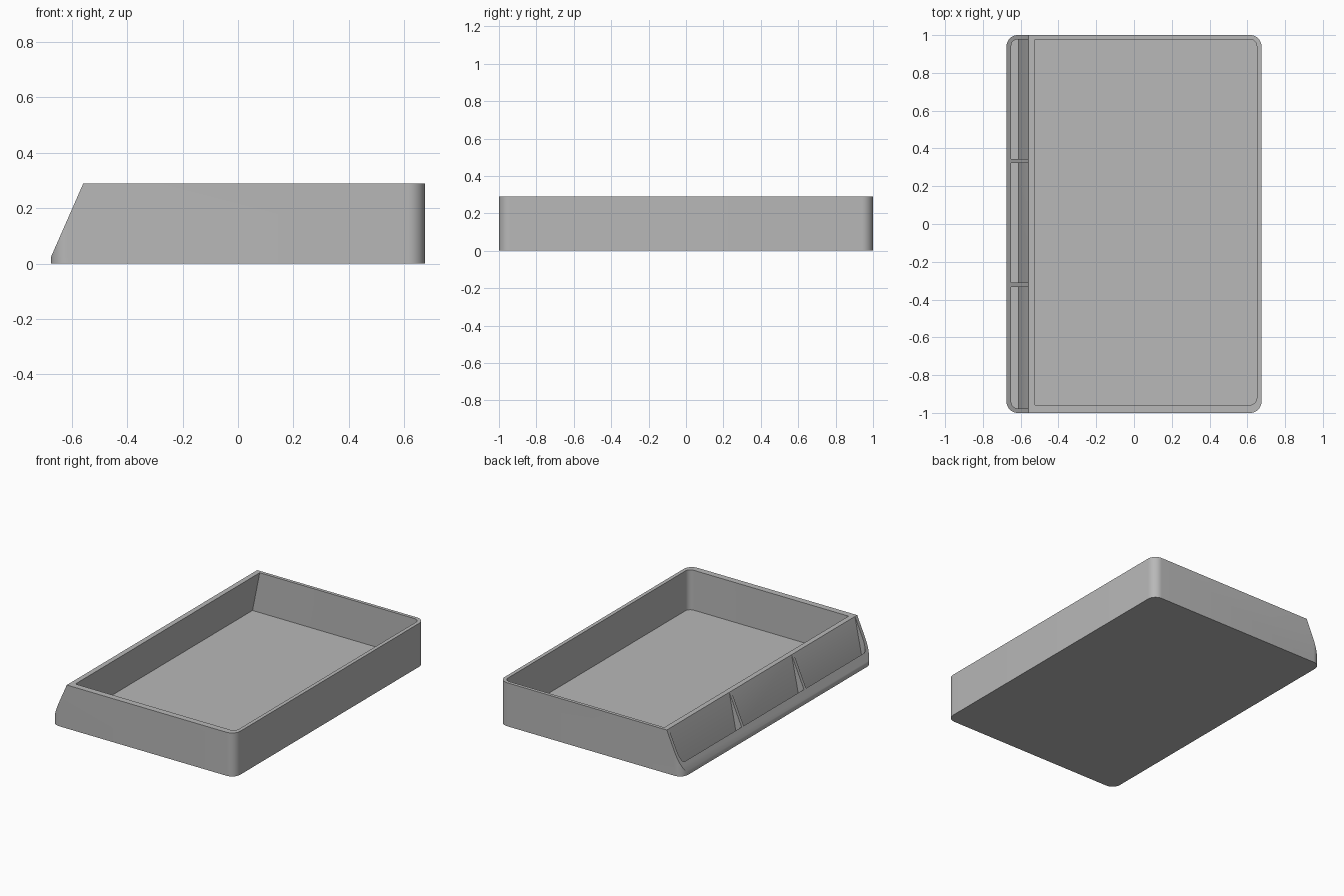
import bpy
import bmesh
from math import sin, cos, pi

if "Cube" in bpy.data.objects:
    bpy.data.objects.remove(bpy.data.objects["Cube"], do_unlink=True)

HALF_X, HALF_Y, HEIGHT = 0.675, 1.0, 0.289
FLOOR = 0.024        # thickness of the base
LEAN = 0.2           # sideways lean of the inner wall per unit of height
CUT_TOP = 0.4        # cutters reach above the rim

grey = bpy.data.materials.new("plain grey")
grey.use_nodes = True
COLOUR = (0.48, 0.48, 0.48, 1)
grey.diffuse_color = COLOUR
grey.node_tree.nodes["Principled BSDF"].inputs["Base Color"].default_value = COLOUR


def plan(x0, x1, y0, y1, radii, steps=10):
    """Rounded rectangle; radii run counter-clockwise from the (x1, y1) corner."""
    corners = [(x1, y1, -1, -1), (x0, y1, 1, -1), (x0, y0, 1, 1), (x1, y0, -1, 1)]
    pts = []
    for i, ((x, y, sx, sy), r) in enumerate(zip(corners, radii)):
        if r == 0:
            pts.append((x, y))
            continue
        for k in range(steps + 1):
            a = pi / 2 * (i + k / steps)
            pts.append((x + sx * r + r * cos(a), y + sy * r + r * sin(a)))
    return pts


def loft(name, lower, upper):
    """Solid between two matching loops of 3D points."""
    bm = bmesh.new()
    a = [bm.verts.new(p) for p in lower]
    b = [bm.verts.new(p) for p in upper]
    bm.faces.new(a[::-1])
    bm.faces.new(b)
    for i in range(len(a)):
        j = (i + 1) % len(a)
        bm.faces.new((a[i], a[j], b[j], b[i]))
    bmesh.ops.recalc_face_normals(bm, faces=bm.faces)
    mesh = bpy.data.meshes.new(name)
    bm.to_mesh(mesh)
    bm.free()
    mesh.materials.append(grey)
    obj = bpy.data.objects.new(name, mesh)
    bpy.context.collection.objects.link(obj)
    return obj


def at(loop, z):
    return [(x, y, z) for x, y in loop]


def cut(target, cutter):
    cutter.hide_render = True
    mod = target.modifiers.new("cut", 'BOOLEAN')
    mod.operation = 'DIFFERENCE'
    mod.solver = 'EXACT'
    mod.object = cutter
    bpy.context.view_layer.objects.active = target
    bpy.ops.object.modifier_apply(modifier=mod.name)
    bpy.data.objects.remove(cutter, do_unlink=True)


def leaning_x(x_at_rim, z):
    return x_at_rim + LEAN * (z - HEIGHT)


# Outer body with rounded upright corners
outline = plan(-HALF_X, HALF_X, -HALF_Y, HALF_Y, [0.06] * 4)
tray = loft("tray", at(outline, 0), at(outline, HEIGHT))

# Sloping label side, from just above the base to the rim
rise = (HEIGHT - 0.025) / (HALF_X - 0.559)
slope = [(-HALF_X - 0.1, 0.025 - 0.1 * rise),
         (-0.559 + 0.1, HEIGHT + 0.1 * rise),
         (-HALF_X - 0.1, HEIGHT + 0.1 * rise)]
cut(tray, loft("slope_cutter", [(x, -1.2, z) for x, z in slope],
               [(x, 1.2, z) for x, z in slope]))

# Main cavity, its label-side wall leaning outward toward the floor
cavity = [at(plan(leaning_x(-0.525, z), 0.65, -0.958, 0.978,
                  [0.037, 0, 0, 0.037]), z) for z in (FLOOR, CUT_TOP)]
cut(tray, loft("cavity_cutter", *cavity))

# Three label slots behind the front lip, leaving two thin dividers
slots = [(-0.976, -0.333, 0, 0.034), (-0.311, 0.322, 0, 0),
         (0.344, 0.978, 0.034, 0)]
for y0, y1, r_back, r_front in slots:
    loops = [at(plan(-0.65, leaning_x(-0.559, z), y0, y1,
                     [0, r_back, r_front, 0]), z) for z in (FLOOR, CUT_TOP)]
    cut(tray, loft("slot_cutter", *loops))

# Smooth the rounded corners, keep the edges crisp
bpy.ops.object.select_all(action='DESELECT')
tray.select_set(True)
bpy.context.view_layer.objects.active = tray
bpy.ops.object.shade_smooth_by_angle(angle=pi / 7)
